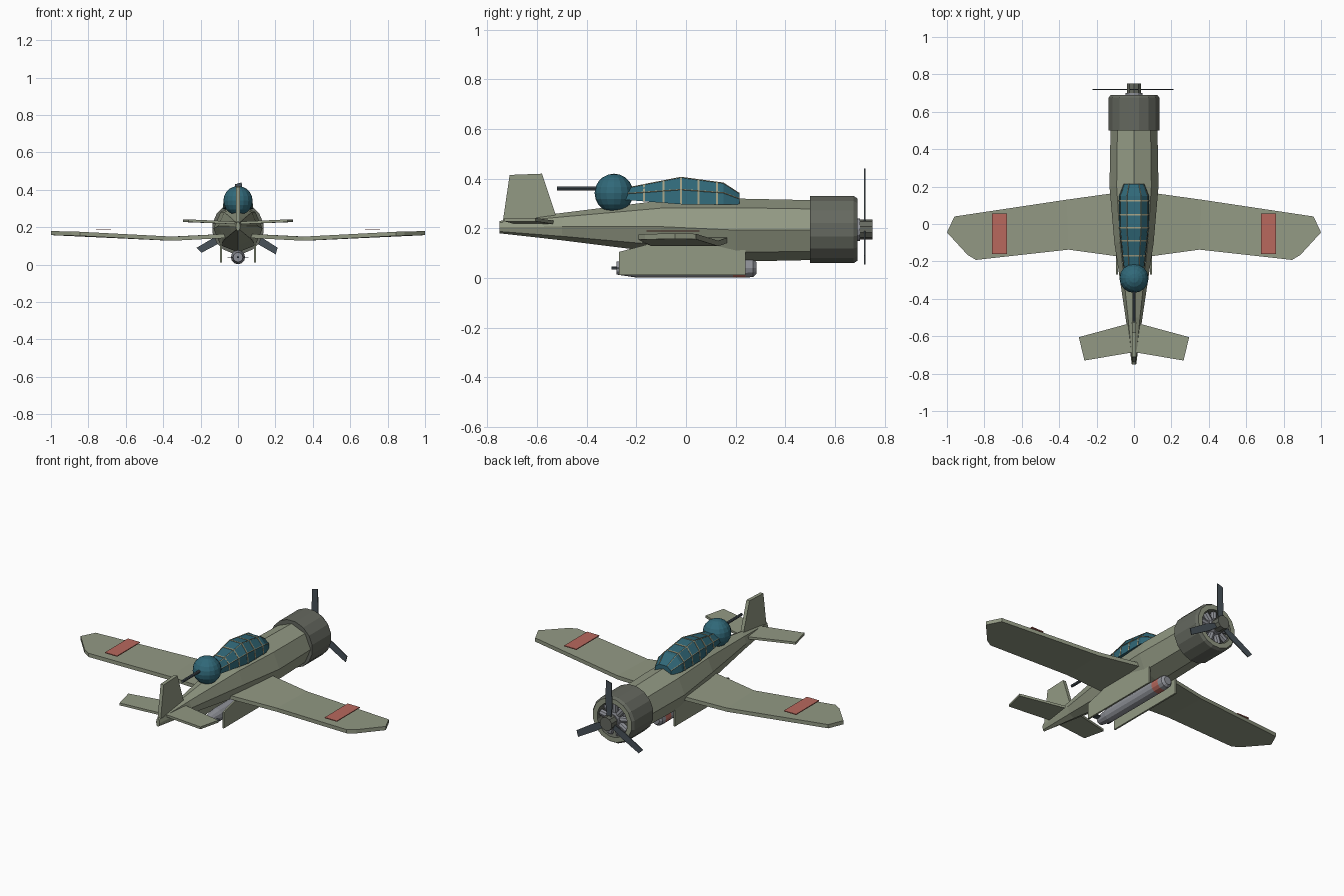
import bpy, bmesh, math
from mathutils import Vector

cube = bpy.data.objects.get("Cube")
if cube:
    bpy.data.objects.remove(cube, do_unlink=True)


def material(name, r, g, b):
    m = bpy.data.materials.new(name)
    m.use_nodes = True
    m.diffuse_color = (r, g, b, 1)
    m.node_tree.nodes["Principled BSDF"].inputs["Base Color"].default_value = (r, g, b, 1)
    return m


OLIVE = material("olive paint", .29, .32, .23)
COWL = material("dark cowl", .13, .14, .115)
GLASS = material("teal glass", .03, .14, .19)
STEEL = material("dark steel", .065, .085, .1)
GREY = material("grey metal", .27, .28, .31)
RED = material("faded red", .48, .14, .11)
TAN = material("tan frame", .36, .35, .23)


def finish(name, bm, *mats, mirror=False):
    bmesh.ops.recalc_face_normals(bm, faces=bm.faces[:])
    me = bpy.data.meshes.new(name)
    bm.to_mesh(me)
    bm.free()
    for m in mats:
        me.materials.append(m)
    ob = bpy.data.objects.new(name, me)
    bpy.context.collection.objects.link(ob)
    if mirror:
        ob.modifiers.new("mirror", 'MIRROR').use_mirror_merge = False
    return ob


def ngon(n, turn=0.0):
    return [(math.cos(math.tau * (i + turn) / n), math.sin(math.tau * (i + turn) / n)) for i in range(n)]


def loft(name, shape, stations, *mats, rule=None):
    """Skin a unit cross-section along y; stations are (y, centre z, half width, height)."""
    bm = bmesh.new()
    rings = [[bm.verts.new((px * w, y, zc + pz * h)) for px, pz in shape]
             for y, zc, w, h in stations]
    n = len(shape)
    for a, b in zip(rings, rings[1:]):
        for i in range(n):
            j = (i + 1) % n
            bm.faces.new((a[i], a[j], b[j], b[i]))
    bm.faces.new(rings[0])
    bm.faces.new(rings[-1])
    if rule:
        for f in bm.faces:
            f.material_index = rule(f.calc_center_median())
    return finish(name, bm, *mats)


def slab(name, polygons, thickness, mat, mirror=False):
    """Extrude flat outlines along a thickness vector."""
    bm = bmesh.new()
    t = Vector(thickness)
    for poly in polygons:
        top = [bm.verts.new(p) for p in poly]
        low = [bm.verts.new(Vector(p) + t) for p in poly]
        bm.faces.new(top)
        bm.faces.new(low)
        for i in range(len(poly)):
            j = (i + 1) % len(poly)
            bm.faces.new((top[i], top[j], low[j], low[i]))
    return finish(name, bm, mat, mirror=mirror)


def rod(name, start, end, radius, sides, mat):
    a, b = Vector(start), Vector(end)
    d = b - a
    bm = bmesh.new()
    bmesh.ops.create_cone(bm, cap_ends=True, segments=sides, radius1=radius, radius2=radius, depth=d.length)
    bm.transform(d.to_track_quat('Z', 'Y').to_matrix().to_4x4())
    bmesh.ops.translate(bm, vec=(a + b) / 2, verts=bm.verts[:])
    return finish(name, bm, mat)


# Fuselage: eight sided, tapering to the tail
loft("fuselage", ngon(8), [
    (-.75, .205, .012, .025), (-.5, .207, .045, .055), (-.1, .207, .105, .105),
    (.2, .193, .131, .127), (.53, .193, .125, .12)], OLIVE)

# Cowl with a pale front lip and a hollow mouth
AXIS = .195
loft("engine_cowl", ngon(16, .5), [
    (y, AXIS, r, r) for y, r in
    [(.5, .11), (.5, .138), (.675, .138), (.69, .128), (.69, .1), (.62, .098)]],
    COWL, OLIVE, rule=lambda c: int(c.y > .689))

# Radial engine, hub and three-bladed propeller
for i, (cx, cz) in enumerate(ngon(9, .25)):
    rod(f"engine_cylinder_{i + 1}", (cx * .03, .665, AXIS + cz * .03),
        (cx * .092, .665, AXIS + cz * .092), .019, 8, GREY)
rod("engine_crankcase", (0, .62, AXIS), (0, .7, AXIS), .045, 12, GREY)
rod("propeller_hub", (0, .695, AXIS), (0, .75, AXIS), .04, 10, COWL)
for i in range(3):
    a = math.pi / 2 + i * math.tau / 3
    out, side = Vector((math.cos(a), 0, math.sin(a))), Vector((-math.sin(a), 0, math.cos(a)))
    c = Vector((0, .722, AXIS))
    outline = [c + out * r + side * s for r, s in
               [(.02, -.012), (.1, -.021), (.245, -.02), (.235, .016), (.1, .021), (.02, .012)]]
    slab(f"propeller_blade_{i + 1}", [outline], (0, -.005, 0), STEEL)

# Cranked wings with clipped tips
crank_front, crank_back = (.36, .13, .15), (.35, -.137, .15)
slab("wings", [
    [(0, .18, .168), crank_front, crank_back, (0, -.185, .168)],
    [crank_front, (.96, .04, .178), (1, -.045, .18), (.89, -.165, .177), (.845, -.192, .176), crank_back],
], (0, 0, -.022), OLIVE, mirror=True)
slab("wing_markings", [[(.68, .055, .192), (.76, .055, .192), (.76, -.16, .192), (.68, -.16, .192)]],
     (0, 0, -.005), RED, mirror=True)

# Tail surfaces
slab("tailplane", [[(0, -.525, .23), (.295, -.605, .242), (.265, -.73, .242), (0, -.685, .23)]],
     (0, 0, -.014), OLIVE, mirror=True)
slab("tail_fin", [[(-.01, -.74, .21), (-.01, -.71, .415), (-.01, -.58, .42),
                   (-.01, -.525, .255), (-.01, -.5, .2)]], (.02, 0, 0), OLIVE)

# Greenhouse canopy
ARCH = [(1, 0), (.92, .55), (.48, 1), (-.48, 1), (-.92, .55), (-1, 0)]
CANOPY = [(-.25, .315, .055, .045), (-.02, .297, .08, .108), (.15, .297, .08, .085), (.215, .295, .055, .045)]
loft("canopy", ARCH, CANOPY, GLASS)


def canopy_at(y):
    for a, b in zip(CANOPY, CANOPY[1:]):
        if y <= b[0]:
            t = (y - a[0]) / (b[0] - a[0])
            return tuple(p + (q - p) * t for p, q in zip(a, b))
    return CANOPY[-1]


# Canopy frames: cross hoops and lengthwise rails
for i, y in enumerate((-.17, -.09, -.02, .05, .125)):
    hoop = []
    for e in (-.004, .004):
        yy, z, w, h = canopy_at(y + e)
        hoop.append((yy, z, w + .002, h + .002))
    loft(f"canopy_hoop_{i + 1}", ARCH, hoop, TAN)
for i in (1, 2, 3, 4):
    px, pz = ARCH[i]
    for k, (a, b) in enumerate(zip(CANOPY, CANOPY[1:])):
        rod(f"canopy_rail_{i}_{k + 1}", *[(px * w, y, z + pz * h) for y, z, w, h in (a, b)],
            .0025, 4, TAN)

# Rear ball turret and gun
bm = bmesh.new()
bmesh.ops.create_uvsphere(bm, u_segments=16, v_segments=10, radius=.078)
bmesh.ops.translate(bm, vec=(0, -.29, .342), verts=bm.verts[:])
finish("rear_turret", bm, GLASS)
rod("rear_gun", (0, -.34, .36), (0, -.52, .36), .008, 8, STEEL)

# Torpedo with a red band, tail fins and side fairings
loft("torpedo", ngon(12), [
    (y, .04, r, r) for y, r in
    [(-.28, .026), (-.2, .038), (.19, .038), (.24, .038), (.27, .036), (.283, .024)]],
    GREY, RED, rule=lambda c: int(.19 < c.y < .24))
slab("torpedo_fin_flat", [[(-.055, -.28, .042), (.055, -.28, .042), (.055, -.24, .042), (-.055, -.24, .042)]],
     (0, 0, -.004), STEEL)
rod("torpedo_tail_shaft", (0, -.3, .04), (0, -.27, .04), .006, 6, STEEL)
slab("bay_side_plate", [[(.086, -.27, .012), (.086, .24, .012), (.086, .24, .15), (.086, -.1, .15),
                         (.086, -.27, .105)]], (.01, 0, 0), OLIVE, mirror=True)
